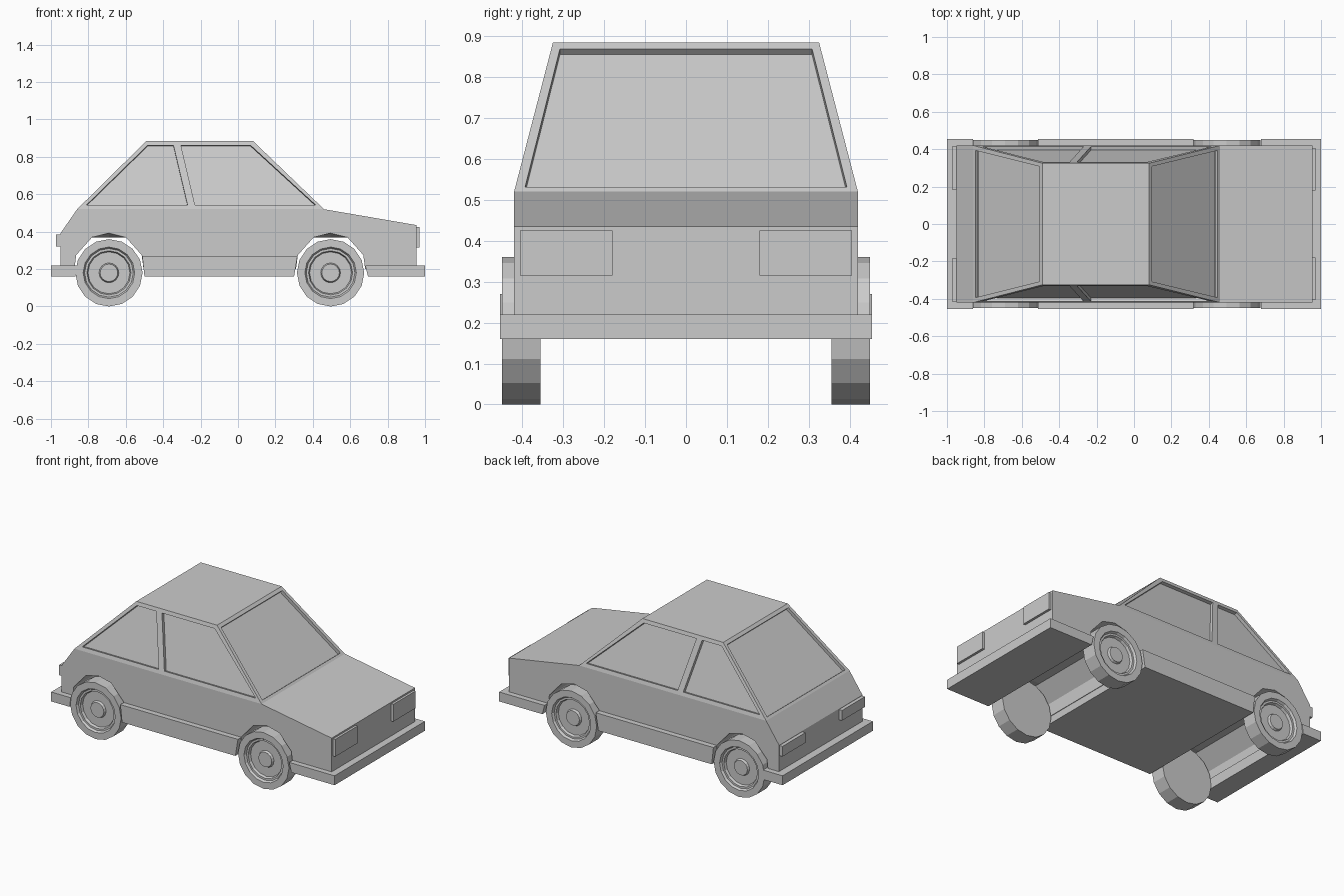
import bpy, bmesh
from math import sin, cos, tau
from mathutils import Vector

if "Cube" in bpy.data.objects:
    bpy.data.objects.remove(bpy.data.objects["Cube"])

grey = bpy.data.materials.new("light grey")
grey.use_nodes = True
grey.diffuse_color = (0.6, 0.6, 0.6, 1)
grey.node_tree.nodes["Principled BSDF"].inputs["Base Color"].default_value = (0.6, 0.6, 0.6, 1)


def finish(name, bm):
    bmesh.ops.remove_doubles(bm, verts=bm.verts, dist=0.0001)
    bmesh.ops.recalc_face_normals(bm, faces=bm.faces)
    mesh = bpy.data.meshes.new(name)
    bm.to_mesh(mesh)
    bm.free()
    mesh.materials.append(grey)
    obj = bpy.data.objects.new(name, mesh)
    bpy.context.collection.objects.link(obj)
    return obj


def loft(name, rings):
    """Join matching rings of points and cap both ends."""
    bm = bmesh.new()
    loops = [[bm.verts.new(p) for p in ring] for ring in rings]
    for a, b in zip(loops, loops[1:]):
        for i in range(len(a)):
            j = (i + 1) % len(a)
            bm.faces.new((a[i], a[j], b[j], b[i]))
    bm.faces.new(loops[0])
    bm.faces.new(loops[-1])
    return finish(name, bm)


def slab(name, profile, y0, y1):
    return loft(name, [[(x, y, z) for x, z in profile] for y in (y0, y1)])


def block(name, x0, x1, y0, y1, z0, z1):
    return slab(name, [(x0, z0), (x1, z0), (x1, z1), (x0, z1)], y0, y1)


WHEELS = {"rear": -0.69, "front": 0.495}
HALF, ROOF_HALF = 0.42, 0.325
BELT, ROOF = 0.52, 0.885


# Lower body with wheel tunnels that flare at the outer edge
def body_profile(peak):
    pts = [(-0.95, 0.2), (-0.95, 0.39), (-0.86, BELT), (0.46, BELT), (0.955, 0.435), (0.955, 0.2)]
    for cx in (WHEELS["front"], WHEELS["rear"]):
        pts += [(cx + dx, z) for dx, z in
                ((0.185, 0.2), (0.175, 0.275), (0.09, 0.37), (0, peak),
                 (-0.09, 0.37), (-0.175, 0.275), (-0.185, 0.2))]
    return pts


loft("body", [[(x, y, z) for x, z in body_profile(peak)]
              for y, peak in ((-HALF, 0.392), (-0.35, 0.37), (0.35, 0.37), (HALF, 0.392))])

# Cabin with recessed windows
cabin = bmesh.new()


def rise(z):
    return (z - BELT) / (ROOF - BELT)


def window_panel(place, outer, inner, inward):
    rows = [[Vector(place(*p)) for p in outer], [Vector(place(*p)) for p in inner]]
    normal = (rows[0][1] - rows[0][0]).cross(rows[0][2] - rows[0][0]).normalized()
    if normal.dot(Vector(inward)) < 0:
        normal = -normal
    rows.append([p + normal * 0.02 for p in rows[1]])
    loops = [[cabin.verts.new(p) for p in row] for row in rows]
    for a, b in zip(loops, loops[1:]):
        for i in range(4):
            j = (i + 1) % 4
            cabin.faces.new((a[i], a[j], b[j], b[i]))
    cabin.faces.new(loops[-1])


for s in (-1, 1):
    def side(x, z):
        return (x, s * (HALF + (ROOF_HALF - HALF) * rise(z)), z)
    window_panel(side, [(-0.86, BELT), (-0.49, ROOF), (-0.325, ROOF), (-0.245, BELT)],
                 [(-0.81, 0.543), (-0.483, 0.862), (-0.345, 0.862), (-0.27, 0.543)], (0, -s, 0))
    window_panel(side, [(-0.245, BELT), (-0.325, ROOF), (0.08, ROOF), (0.46, BELT)],
                 [(-0.23, 0.543), (-0.305, 0.862), (0.067, 0.862), (0.415, 0.543)], (0, -s, 0))

for low, high in ((0.46, 0.08), (-0.86, -0.49)):
    def screen(y, z):
        return (low + (high - low) * rise(z), y, z)
    window_panel(screen, [(-HALF, BELT), (-ROOF_HALF, ROOF), (ROOF_HALF, ROOF), (HALF, BELT)],
                 [(-0.393, 0.532), (-0.308, 0.869), (0.308, 0.869), (0.393, 0.532)], (-low, 0, 0))

bmesh.ops.remove_doubles(cabin, verts=cabin.verts, dist=0.0001)
bmesh.ops.holes_fill(cabin, edges=cabin.edges, sides=0)  # roof and floor
finish("cabin", cabin)

# Sill and bumpers
slab("sill", [(-0.5, 0.16), (0.3, 0.16), (0.318, 0.27), (-0.512, 0.27)], -0.455, 0.455)
slab("front_bumper", [(0.695, 0.16), (1, 0.16), (1, 0.22), (0.68, 0.22)], -0.455, 0.455)
slab("rear_bumper", [(-1, 0.16), (-0.87, 0.16), (-0.862, 0.22), (-1, 0.22)], -0.455, 0.455)

# Lights and wheels on both sides
tyre = [(0.18, 0.355), (0.18, 0.45), (0.138, 0.45), (0.13, 0.436), (0.118, 0.436),
        (0.112, 0.42), (0.053, 0.42), (0.047, 0.434)]
for s, label in ((1, "left"), (-1, "right")):
    block(label + "_headlight", 0.94, 0.97, s * 0.18, s * 0.405, 0.315, 0.425)
    block(label + "_tail_light", -0.972, -0.93, s * 0.185, s * 0.415, 0.32, 0.385)
    for end, cx in WHEELS.items():
        loft(f"{end}_{label}_wheel",
             [[(cx + r * sin(tau * i / 16), s * y, 0.18 + r * cos(tau * i / 16)) for i in range(16)]
              for r, y in tyre])
